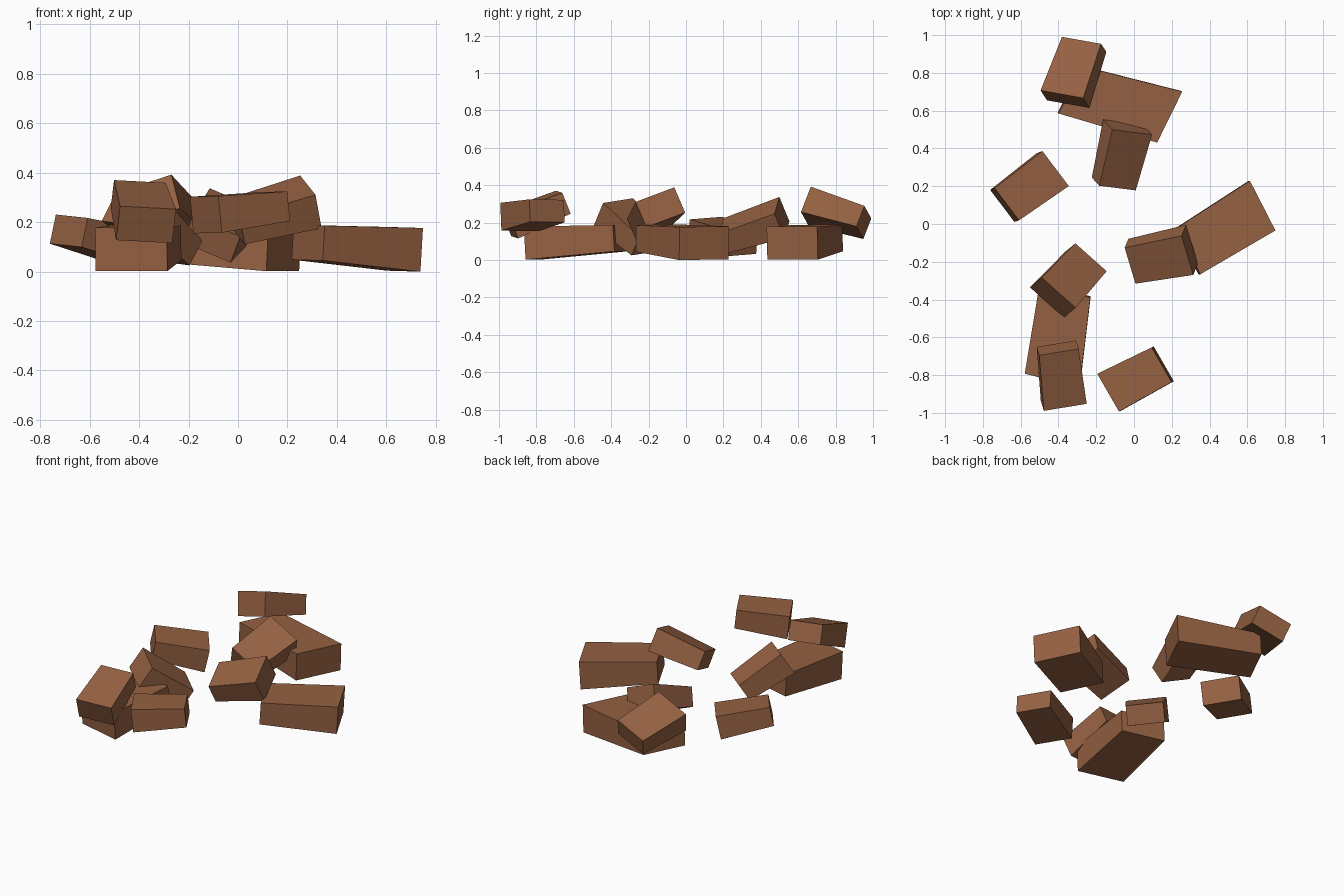
import bpy
from mathutils import Vector

if "Cube" in bpy.data.objects:
    bpy.data.objects.remove(bpy.data.objects["Cube"])

brown = bpy.data.materials.new("brown_stone")
brown.diffuse_color = (0.30, 0.12, 0.055, 1)
brown.use_nodes = True
brown.node_tree.nodes["Principled BSDF"].inputs["Base Color"].default_value = brown.diffuse_color


def stone(name, big, small, width, height, taper_w, taper_h):
    """Tapered block from its big end centre to its small end centre.
    width is the full width vector of the big end."""
    big, small, width = Vector(big), Vector(small), Vector(width)
    up = (small - big).cross(width).normalized() * height
    verts = []
    for centre, kw, kh in ((big, 1, 1), (small, taper_w, taper_h)):
        for sw, sh in ((-.5, -.5), (.5, -.5), (.5, .5), (-.5, .5)):
            verts.append(centre + width * sw * kw + up * sh * kh)
    faces = [(3, 2, 1, 0), (4, 5, 6, 7)]
    faces += [(i, (i + 1) % 4, (i + 1) % 4 + 4, i + 4) for i in range(4)]
    mesh = bpy.data.meshes.new(name)
    mesh.from_pydata(verts, [], faces)
    mesh.materials.append(brown)
    bpy.context.collection.objects.link(bpy.data.objects.new(name, mesh))


def large(name, big, small, width):
    stone(name, big, small, width, 0.177, 0.93, 0.80)


def little(name, big, small, width):
    stone(name, big, small, width, 0.149, 0.92, 0.81)


# Large stones lying on the ground
large("base_stone_right", (.676, .096, .09), (.284, -.145, .117), (.135, -.263, -.004))
large("base_stone_front", (-.432, -.825, .09), (-.365, -.352, .117), (.29, -.075, 0))
large("base_stone_back", (.185, .568, .09), (-.34, .712, .117), (.133, .27, 0))

# Stones tumbled on and against the back one
little("upper_stone_back", (-.365, .661, .288), (-.264, .951, .201), (.225, -.04, .073))
little("leaning_stone_back", (-.034, .513, .227), (-.107, .212, .13), (.21, -.026, -.09))

# Stone on the right one
little("upper_stone_right", (.295, -.137, .282), (-.011, -.197, .201), (.062, -.207, -.078))

# Stones on and against the front one
little("leaning_stone_front", (-.43, -.389, .255), (-.253, -.197, .087), (.18, -.16, -.025))
little("upper_stone_front", (-.372, -.943, .19), (-.404, -.656, .309), (.227, .037, -.012))

# Separate stones
little("loose_stone_left", (-.43, .288, .098), (-.685, .10, .165), (.14, -.185, -.015))
little("loose_stone_front", (-.13, -.89, .23), (.152, -.743, .263), (.115, -.2, .003))
